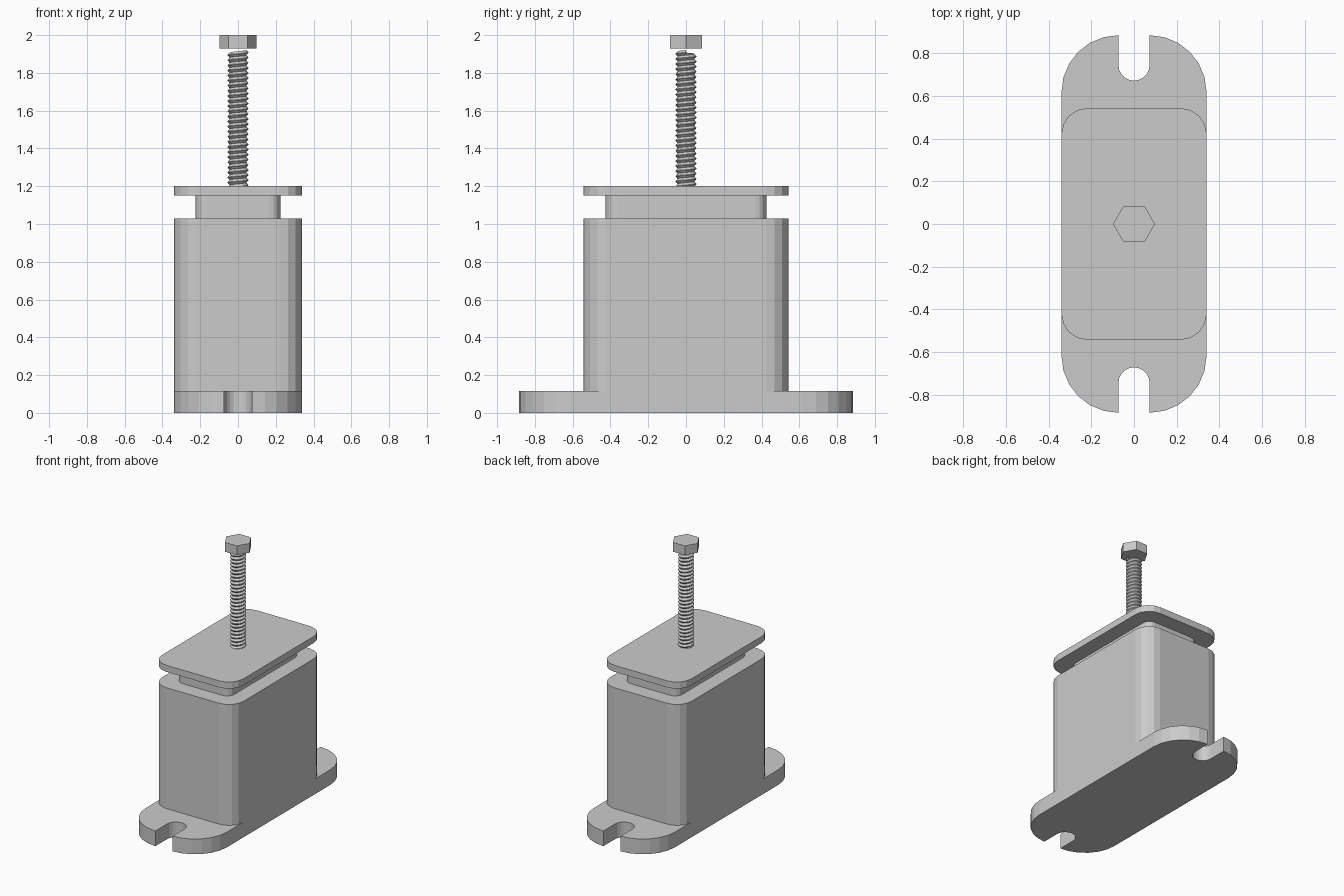
import bpy, bmesh
from math import cos, sin, pi, radians
from mathutils import Vector

cube = bpy.data.objects.get("Cube")
if cube:
    bpy.data.objects.remove(cube, do_unlink=True)

# One plain grey for every part
grey = bpy.data.materials.new("plain grey")
grey.use_nodes = True
colour = (0.6, 0.6, 0.6, 1)
grey.diffuse_color = colour
grey.node_tree.nodes["Principled BSDF"].inputs["Base Color"].default_value = colour


def add_object(name, bm):
    bmesh.ops.recalc_face_normals(bm, faces=bm.faces)
    mesh = bpy.data.meshes.new(name)
    bm.to_mesh(mesh)
    bm.free()
    mesh.materials.append(grey)
    obj = bpy.data.objects.new(name, mesh)
    bpy.context.collection.objects.link(obj)
    return obj


def arc(cx, cy, r, start, end, steps):
    angles = [radians(start + (end - start) * i / steps) for i in range(steps + 1)]
    return [(cx + r * cos(a), cy + r * sin(a)) for a in angles]


def prism(name, outline, z0, z1):
    bm = bmesh.new()
    face = bm.faces.new([bm.verts.new((x, y, z0)) for x, y in outline])
    top = bmesh.ops.extrude_face_region(bm, geom=[face], use_keep_orig=True)["geom"]
    verts = [v for v in top if isinstance(v, bmesh.types.BMVert)]
    bmesh.ops.translate(bm, verts=verts, vec=(0, 0, z1 - z0))
    return add_object(name, bm)


def both_ends(half):
    return half + [(-x, -y) for x, y in half]


def rounded_rect(hx, hy, r, steps=4):
    return both_ends(arc(hx - r, hy - r, r, 0, 90, steps)
                     + arc(r - hx, hy - r, r, 90, 180, steps))


# Foot plate with an open mounting slot at each end
half_width, half_length, slot, slot_y = 0.34, 0.885, 0.073, 0.745
r = half_width - slot
foot = (arc(slot, half_length - r, r, 0, 90, 6)
        + arc(0, slot_y, slot, 0, -180, 10)
        + arc(-slot, half_length - r, r, 90, 180, 6))
prism("foot_plate", both_ends(foot), 0, 0.115)

# Housing, neck and cap plate
prism("housing", rounded_rect(0.34, 0.543, 0.12), 0.115, 1.03)
prism("neck", rounded_rect(0.225, 0.425, 0.06), 1.03, 1.15)
prism("cap_plate", rounded_rect(0.34, 0.543, 0.12), 1.15, 1.2)

# Threaded rod: one tooth swept along a helix
pitch, turns, steps = 0.027, 27, 20
bm = bmesh.new()
tooth = [bm.verts.new((x, 0, 1.165 + pitch * t))
         for x, t in ((0.044, 0), (0.055, 0.45), (0.055, 0.55), (0.044, 1))]
edges = [bm.edges.new(pair) for pair in zip(tooth, tooth[1:])]
bmesh.ops.spin(bm, geom=tooth + edges, cent=(0, 0, 0), axis=(0, 0, 1),
               dvec=Vector((0, 0, pitch / steps)), angle=2 * pi * turns,
               steps=steps * turns, use_duplicate=False)
bmesh.ops.remove_doubles(bm, verts=bm.verts, dist=0.0003)
add_object("threaded_rod", bm)

# Hexagonal bolt head
prism("bolt_head", arc(0, 0, 0.098, 0, 300, 5), 1.93, 2.0)
